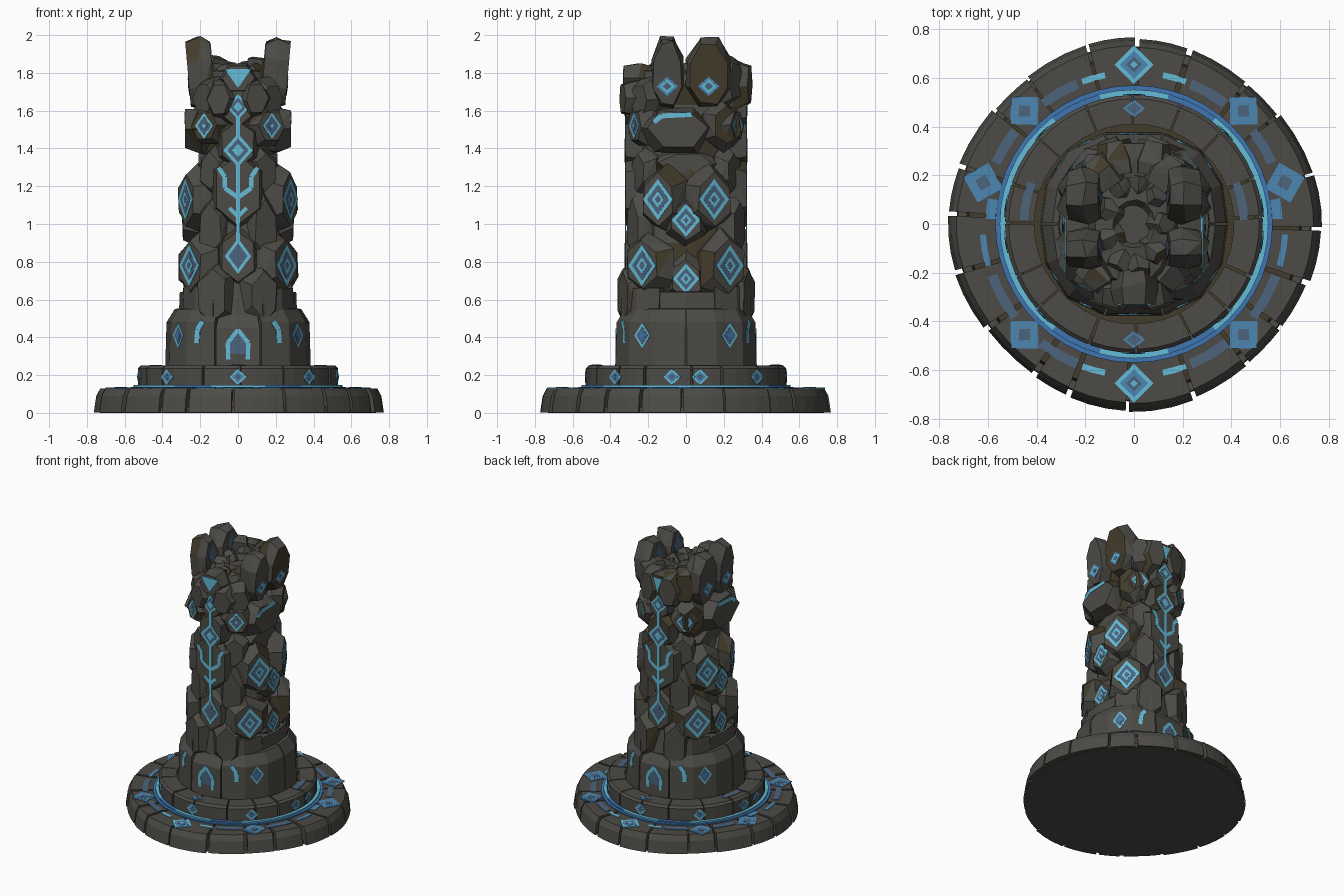
import bpy, bmesh, math, random
from mathutils import Matrix, Vector

if "Cube" in bpy.data.objects:
    bpy.data.objects.remove(bpy.data.objects["Cube"])
random.seed(7)
R = random.uniform
rad = math.radians

COLORS = [("dark_stone", (0.072, 0.070, 0.061)), ("earthy_stone", (0.056, 0.045, 0.024)),
          ("glow_cyan", (0.13, 0.50, 0.68)), ("rune_blue", (0.05, 0.18, 0.45)),
          ("slate_blue", (0.072, 0.125, 0.20)), ("sky_blue", (0.075, 0.24, 0.44))]
MATS = []
for name, c in COLORS:
    m = bpy.data.materials.new(name)
    m.diffuse_color = (*c, 1)
    m.use_nodes = True
    m.node_tree.nodes["Principled BSDF"].inputs["Base Color"].default_value = m.diffuse_color
    MATS.append(m)
STONE, EARTH, CYAN, BLUE, SLATE, SKY = range(6)
PARTS = {}


def part(name):
    return PARTS.setdefault(name, bmesh.new())


def frame(pos, az, tilt=0):
    """Local axes: x along the wall, y up the wall, z outward."""
    a, t = rad(az), rad(tilt)
    n = Vector((math.cos(a) * math.cos(t), math.sin(a) * math.cos(t), math.sin(t)))
    u = Vector((-math.sin(a), math.cos(a), 0))
    m = Matrix((u, n.cross(u), n)).transposed().to_4x4()
    m.translation = Vector(pos)
    return m


def prism(bm, loops, mat, caps=True):
    """Solid from a list of equal-length vertex loops."""
    rows = [[bm.verts.new(p) for p in loop] for loop in loops]
    k = len(rows[0])
    faces = [bm.faces.new((a[i], a[(i + 1) % k], b[(i + 1) % k], b[i]))
             for a, b in zip(rows, rows[1:]) for i in range(k)]
    if caps:
        faces += [bm.faces.new(rows[0][::-1]), bm.faces.new(rows[-1])]
    for f in faces:
        f.material_index = mat
    bmesh.ops.recalc_face_normals(bm, faces=faces)
    return faces


def plate(m, pts, mat, lift=0.0, name="glowing_runes"):
    prism(part(name), [[m @ Vector((x, y, z)) for x, y in pts] for z in (-0.004, 0.003 + lift)], mat)


def diamond(m, w, h, cols=(CYAN, SLATE, CYAN, SLATE), v=0.0):
    for i, (s, c) in enumerate(zip((1, 0.72, 0.4, 0.2), cols)):
        plate(m, [(w * s, v), (0, v + h * s), (-w * s, v), (0, v - h * s)], c, i * 0.001)


def strip(m, pts, width, mat=CYAN):
    for (x0, y0), (x1, y1) in zip(pts, pts[1:]):
        d = Vector((x1 - x0, y1 - y0)).normalized() * width / 2
        plate(m, [(x0 - d.y, y0 + d.x), (x0 + d.y, y0 - d.x),
                  (x1 + d.y, y1 - d.x), (x1 - d.y, y1 + d.x)], mat)


def arc(r0, r1, a0, a1, z, mat, name="glowing_runes"):
    """Thin curved plate lying on a ring."""
    n = max(2, int(abs(a1 - a0) / 6))
    ang = [rad(a0 + (a1 - a0) * i / n) for i in range(n + 1)]
    pts = [(r0 * math.cos(a), r0 * math.sin(a)) for a in ang] + \
          [(r1 * math.cos(a), r1 * math.sin(a)) for a in reversed(ang)]
    plate(Matrix.Translation((0, 0, z)), pts, mat, 0, name)


def chunk(name, pos, az, w, h, d, phase=30, front=0.7, tilt=0, n=6, jit=0.1):
    """Faceted boulder; returns the frame of its flat front face."""
    m = frame(pos, az, tilt)
    tmp = bmesh.new()
    for s, z in ((0.85, -d), (1, -0.1 * d), (front, d)):
        for i in range(n):
            a = rad(phase + 360 * i / n) + R(-jit, jit)
            r = s * R(1 - jit, 1 + jit)
            zz = z + (R(-0.25, 0.25) * d if s == 1 else 0)
            tmp.verts.new(m @ Vector((math.cos(a) * w * r, math.sin(a) * h * r, zz)))
    bmesh.ops.convex_hull(tmp, input=tmp.verts[:])
    bmesh.ops.dissolve_limit(tmp, angle_limit=rad(4), verts=tmp.verts[:], edges=tmp.edges[:])
    for f in tmp.faces:
        f.material_index = EARTH if random.random() < 0.1 else STONE
    me = bpy.data.meshes.new("tmp")
    tmp.to_mesh(me)
    part(name).from_mesh(me)
    tmp.free()
    bpy.data.meshes.remove(me)
    return m @ Matrix.Translation((0, 0, d))


def polar(a, r, z, bump=0.0, sx=1.0):
    """Point on a ring; bump swells the four axis directions (or the diagonals if negative)."""
    a = rad(a)
    r *= 1 + bump * math.cos(4 * a)
    return Vector((sx * math.cos(a) * r, math.sin(a) * r, z))


def wedge(name, a0, a1, profile, n, gap, bump=0.0, sx=1.0):
    """Ring stone: closed (r, z) profile swept from a0 to a1 degrees."""
    prism(part(name), [[polar(a0 + gap + (a1 - a0 - 2 * gap) * i / n, r, z, bump if r > 0.3 else 0, sx)
                        for r, z in profile] for i in range(n + 1)], STONE)


def circle(r, z, n=48):
    return [polar(360 * i / n, r, z) for i in range(n)]


# foundation discs filling the gaps between stones
prism(part("foundation"), [circle(0.73, 0), circle(0.725, 0.03)], STONE)
prism(part("foundation"), [circle(0.69, 0.02), circle(0.68, 0.11)], EARTH)
prism(part("foundation"), [circle(0.50, 0.11), circle(0.50, 0.225)], EARTH)

# outer and upper ring of paving stones
for name, count, prof, gap in (
        ("base_stones", 20, [(0.5, 0.003), (0.756, 0.003), (0.743, 0.09), (0.722, 0.13), (0.5, 0.13)], 0.5),
        ("step_stones", 16, [(0.41, 0.12), (0.53, 0.12), (0.53, 0.235), (0.515, 0.25), (0.41, 0.25)], 0.4)):
    cuts = [360 * (i + R(-0.2, 0.2)) / count for i in range(count)]
    cuts.append(cuts[0] + 360)
    for a, b in zip(cuts, cuts[1:]):
        k = 1 + (R(-0.012, 0.008) if count == 20 else 0)
        wedge(name, a, b, [(r * k, z) for r, z in prof], 3, gap * R(0.6, 2.4), 0.014 if count == 20 else 0)

# glowing ring in the groove
for r0, r1, z, c in ((0.525, 0.552, 0.148, CYAN), (0.551, 0.57, 0.138, BLUE)):
    fs = prism(part("glow_ring"), [circle(r0, 0.129), circle(r0, z), circle(r1, z), circle(r1, 0.129)], c, False)
    for f in fs:
        p = f.calc_center_median()
        if 52 < math.degrees(math.atan2(abs(p.y), abs(p.x))) < 72:
            f.material_index = BLUE

# runes on top of the base and around the step
for x, y, s in ((0, 0.655, 0.08), (0, -0.655, 0.08), (0.45, 0.465, 0.08), (0.45, -0.455, 0.08), (0.62, 0.17, 0.085)):
    for sx in ((1, -1) if x else (1,)):
        az = math.degrees(math.atan2(y, sx * x))
        m = Matrix.Translation((0, 0, 0.131)) @ Matrix.Rotation(rad(az - 90), 4, 'Z') \
            @ Matrix.Translation((0, math.hypot(x, y), 0))
        diamond(m, s, s, (CYAN, SKY, SLATE, CYAN) if x == 0 else (SKY, SKY, SLATE, SLATE))
for sx in (1, -1):
    for a0, a1, r0, r1, c in ((70, 79, 0.61, 0.635, CYAN), (-79, -70, 0.61, 0.635, CYAN),
                              (53, 68, 0.60, 0.64, SLATE), (-68, -52, 0.60, 0.64, SLATE),
                              (24, 38, 0.60, 0.64, SLATE), (-38, -20, 0.60, 0.64, SLATE),
                              (-16, -4, 0.61, 0.635, SKY), (2, 10, 0.57, 0.61, SKY)):
        a0, a1 = (a0, a1) if sx > 0 else (180 - a0, 180 - a1)
        arc(r0, r1, a0, a1, 0.131, c)
    arc(0.435, 0.47, 90 - sx * 88, 90 - sx * 68, 0.251, SLATE)
for az in (90, -90, 45, 135, -45, -135, 8, -8, 172, -172):
    diamond(frame(polar(az, 0.53, 0.19), az), 0.045, 0.042, (CYAN, SKY, SLATE))
for y in (0.475, -0.475):
    diamond(Matrix.Translation((0, y, 0.251)), 0.045, 0.035, (SKY, SLATE))

# drum stones at the foot of the column, swollen on the diagonals
for a, b, top in ((0, 72, 0.5), (72, 108, 0.47), (108, 180, 0.5), (180, 252, 0.5), (252, 288, 0.47), (288, 360, 0.5)):
    wedge("drum_stones", a, b, [(0.1, 0.22), (0.398, 0.22), (0.39, top - 0.02), (0.345, top + 0.05), (0.1, top + 0.08)],
          3 if b - a > 40 else 1, 0.6, -0.03)
# narrower collar on top of the drum, left and right
for a0 in (0, 180):
    for a, b, top in ((-66, -22, 0.66), (-22, 24, 0.64), (24, 66, 0.67)):
        wedge("collar_stones", a0 + a, a0 + b, [(0.1, 0.48), (0.378, 0.48), (0.37, top), (0.1, top + 0.02)],
              2, 0.3, -0.02, 0.85)


def drum_frame(a0, a1, z):
    p, q = polar(a0, 0.3925, z, -0.03), polar(a1, 0.3925, z, -0.03)
    return frame((p + q) / 2, math.degrees(math.atan2(p.x - q.x, q.y - p.y)))


# runes on the drum
for base, s in ((0, 1), (180, 1), (180, -1), (360, -1)):
    a = [base + s * k for k in (24, 48, 72)]
    lo, hi = sorted(a[:2]), sorted(a[1:])
    diamond(drum_frame(*lo, 0.41), 0.05, 0.068, (CYAN, SLATE, BLUE))
    strip(drum_frame(*hi, 0.44), [(-s * 0.025, -0.07), (-s * 0.02, 0.0), (s * 0.01, 0.045)], 0.028)
for sy in (1, -1):
    p = polar(72, 0.3935, 0.34, -0.03)
    m = frame((0, sy * p.y, 0.34), sy * 90)
    plate(m, [(-0.05, -0.09), (0.05, -0.09), (0.05, 0.03), (0, 0.1), (-0.05, 0.03)], SLATE, -0.001)
    strip(m, [(-0.05, -0.09), (-0.055, 0.03), (0, 0.1), (0.055, 0.03), (0.05, -0.09)], 0.022)

# elliptical core of the column
loops = []
for z, rx, ry in ((0.25, 0.33, 0.33), (0.5, 0.30, 0.34), (0.7, 0.24, 0.31), (0.9, 0.24, 0.30), (1.0, 0.22, 0.29),
                  (1.2, 0.24, 0.28), (1.35, 0.19, 0.27), (1.5, 0.21, 0.28), (1.63, 0.17, 0.27),
                  (1.74, 0.19, 0.29), (1.81, 0.16, 0.25), (1.83, 0.09, 0.1), (1.79, 0.07, 0.08)):
    loops.append([(rx * math.cos(i * math.pi / 7 + 0.1) * R(0.95, 1.04),
                   ry * math.sin(i * math.pi / 7 + 0.1) * R(0.95, 1.04), z) for i in range(14)])
for f in prism(part("column_core"), loops, STONE):
    if random.random() < 0.45 and f.calc_center_median().z < 1.7:
        f.material_index = EARTH

for sx in (1, -1):
    def side(name, x, y, z, az, *a, **k):
        return chunk(name, (sx * x, y, z), az if sx > 0 else 180 - az, *a, **k)

    # side boulders, front and back
    for sy in (1, -1):
        m = side("lower_boulders", 0.2, sy * 0.19, 0.78, sy * 36, 0.16, 0.19, 0.07)
        diamond(m, 0.09, 0.11)
        m = side("middle_boulders", 0.2, sy * 0.11, 1.13, sy * 26, 0.15, 0.19, 0.085)
        diamond(m, 0.088, 0.11)
        # corner boulders
        side("corner_boulders", 0.11, sy * 0.26, 0.62, sy * 68, 0.12, 0.2, 0.08)
        side("corner_boulders", 0.12, sy * 0.23, 0.98, sy * 62, 0.1, 0.2, 0.06)
        side("corner_boulders", 0.12, sy * 0.21, 1.28, sy * 58, 0.1, 0.14, 0.055)
        m = side("corner_boulders", 0.15, sy * 0.22, 1.52, sy * 62, 0.11, 0.12, 0.06, phase=0)
        diamond(m, 0.055, 0.07, (CYAN, SLATE, SLATE, CYAN))
    diamond(side("lower_boulders", 0.22, 0, 0.71, 0, 0.12, 0.15, 0.065), 0.07, 0.08)
    diamond(side("middle_boulders", 0.22, 0, 1.02, 0, 0.12, 0.14, 0.07), 0.075, 0.088)
    side("middle_boulders", 0.15, 0, 1.32, 0, 0.2, 0.08, 0.06, phase=0)
    m = side("upper_boulders", 0.2, -0.05, 1.5, 0, 0.2, 0.14, 0.08, phase=0, front=0.8)
    strip(m, [(-sx * 0.12, 0.04), (-sx * 0.08, 0.072), (sx * 0.08, 0.08)], 0.026)
    side("upper_boulders", 0.16, 0.19, 1.52, 26, 0.12, 0.14, 0.07)

    # crown horns and the lower crown stones
    for y, w in ((-0.1, 0.09), (0.12, 0.125)):
        m = side("crown_horns", 0.2, y, 1.80, 0, w, 0.20, 0.065, phase=22, front=0.88, tilt=-5, n=8, jit=0.06)
        diamond(m, 0.058, 0.052, (SKY, CYAN, SLATE), v=-0.065)
        diamond(m @ Matrix.Translation((0, 0, -0.13)), 0.045, 0.09, (SLATE,), v=0.06)
    m = side("crown_stones", 0.14, -0.2, 1.66, -48, 0.1, 0.13, 0.07, phase=0)
    side("crown_stones", 0.08, -0.27, 1.66, -74, 0.09, 0.12, 0.07, phase=0)
    side("crown_stones", 0.13, 0.21, 1.76, 55, 0.1, 0.15, 0.07, phase=0)
    side("crown_stones", 0.07, 0.27, 1.74, 78, 0.09, 0.15, 0.07, phase=0)

# front and back spine stones with the long rune
for sy in (1, -1):
    az = 90 * sy
    for z, w, h, fr in ((0.83, 0.13, 0.18, 0.75), (1.18, 0.16, 0.22, 0.85), (1.42, 0.12, 0.15, 0.8),
                        (1.62, 0.1, 0.13, 0.8)):
        chunk("spine_stones", (0, sy * 0.25, z), az, w, h, 0.07, front=fr, jit=0.04)
    m = frame((0, sy * 0.321, 0), az)
    strip(m, [(0, 0.75), (0, 1.56)], 0.02)
    for z, w, h in ((0.83, 0.07, 0.095), (1.39, 0.078, 0.088), (1.62, 0.062, 0.068)):
        diamond(m, w, h, (CYAN, SLATE, SLATE if z < 1 else CYAN), v=z)
    for s in (1, -1):
        strip(m, [(0, 1.14), (s * 0.07, 1.19), (s * 0.07, 1.25), (s * 0.105, 1.3)], 0.024)
        strip(m, [(0, 1.04), (s * 0.045, 1.085)], 0.022)
    m = chunk("spine_stones", (0, sy * 0.26, 1.77), az, 0.1, 0.09, 0.07, phase=0, front=0.85, jit=0.04)
    plate(m, [(-0.07, 0.05), (0, -0.05), (0.07, 0.05)], CYAN)

# rubble ring around the hollow on top
for i in range(9):
    a = 2 * math.pi * i / 9
    chunk("crown_rubble", (0.11 * math.cos(a), 0.17 * math.sin(a), 1.79), math.degrees(a),
          0.06, 0.06, 0.05, tilt=R(20, 60))

for name, bm in PARTS.items():
    me = bpy.data.meshes.new(name)
    bm.to_mesh(me)
    bm.free()
    for m in MATS:
        me.materials.append(m)
    bpy.context.collection.objects.link(bpy.data.objects.new(name, me))
